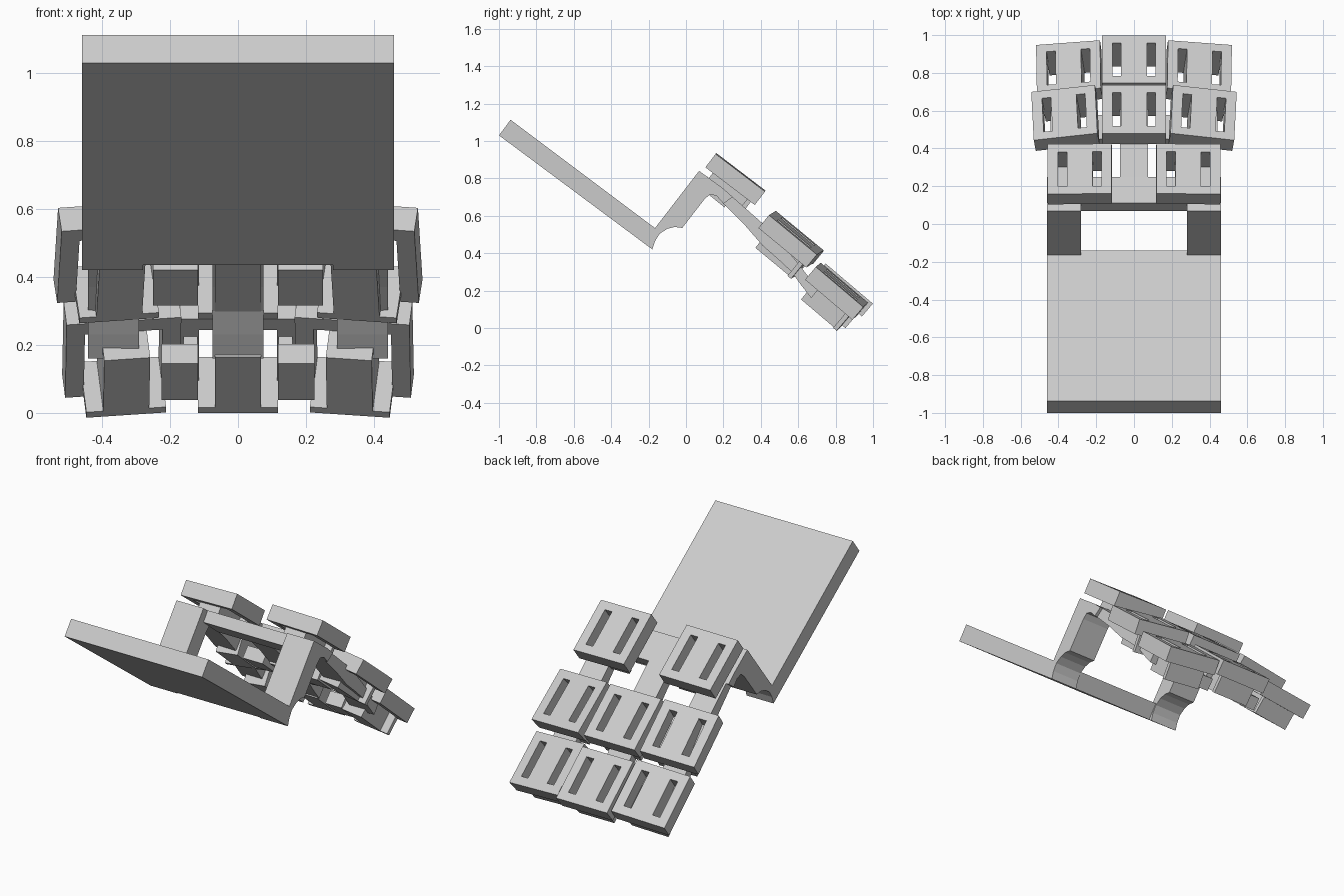
import bpy, bmesh, math
from mathutils import Matrix, Vector

if "Cube" in bpy.data.objects:
    bpy.data.objects.remove(bpy.data.objects["Cube"])

grey = bpy.data.materials.new("light_grey")
grey.diffuse_color = (0.6, 0.6, 0.6, 1)
grey.use_nodes = True
grey.node_tree.nodes["Principled BSDF"].inputs["Base Color"].default_value = grey.diffuse_color


def finish(name, bm, matrix=None):
    bmesh.ops.recalc_face_normals(bm, faces=bm.faces)
    me = bpy.data.meshes.new(name)
    bm.to_mesh(me)
    bm.free()
    me.materials.append(grey)
    ob = bpy.data.objects.new(name, me)
    bpy.context.collection.objects.link(ob)
    if matrix:
        ob.matrix_world = matrix
    return ob


def extrude_profile(name, pts, x0, x1):
    """Closed (y, z) outline swept along x."""
    bm = bmesh.new()
    a = [bm.verts.new((x0, y, z)) for y, z in pts]
    b = [bm.verts.new((x1, y, z)) for y, z in pts]
    bm.faces.new(a)
    bm.faces.new(b[::-1])
    n = len(pts)
    for i in range(n):
        j = (i + 1) % n
        bm.faces.new((a[i], a[j], b[j], b[i]))
    return finish(name, bm)


def add_slab(bm, xs, ys, z0, z1, holes=()):
    """Slab on a grid of cut lines, leaving out the hole cells."""
    grid = [[bm.verts.new((x, y, z0)) for y in ys] for x in xs]
    faces = []
    for i in range(len(xs) - 1):
        for j in range(len(ys) - 1):
            if (i, j) not in holes:
                faces.append(bm.faces.new((grid[i][j], grid[i + 1][j],
                                           grid[i + 1][j + 1], grid[i][j + 1])))
    top = bmesh.ops.extrude_face_region(bm, geom=faces, use_keep_orig=True)
    moved = [g for g in top["geom"] if isinstance(g, bmesh.types.BMVert)]
    bmesh.ops.translate(bm, verts=moved, vec=(0, 0, z1 - z0))


def slotted_block(name, x, y, z, pitch, yaw=0, roll=0, depth=0.195, wings=0):
    """Block with two slots; local y runs down the slope, z is its top."""
    bm = bmesh.new()
    # top block with through slots
    add_slab(bm, [-.17, -.115, -.068, .068, .115, .17], [0, .05, .28, .332],
             -.09, 0, holes={(1, 1), (3, 1)})
    # core between the slots and end bar behind them
    add_slab(bm, [-.118, -.068, .068, .118], [.05, .28, .305],
             -depth, -.09, holes={(0, 0), (2, 0)})
    # side wings on short risers
    if wings:
        for s in (-1, 1):
            add_slab(bm, sorted([s * .12, s * .16]), [.08, .22], -.13, -.09)
            add_slab(bm, sorted([s * .118, s * wings]), [.068, .234], -.205, -.13)
    rot = (Matrix.Rotation(math.radians(yaw), 4, 'Z')
           @ Matrix.Rotation(math.radians(-pitch), 4, 'X')
           @ Matrix.Rotation(math.radians(roll), 4, 'Y'))
    finish(name, bm, Matrix.Translation((x, y, z)) @ rot)


# large sloping plate
extrude_profile("back_plate", [(-1, 1.03), (-.938, 1.113), (-.14, .515), (-.2, .435)], -.46, .46)

# arms with rounded hollows at both ends
arm = [(-.2, .435), (-.165, .535), (.07, .84), (.20, .745), (.25, .70), (.20, .665),
       (.165, .705), (.13, .715), (.10, .69), (-.02, .535), (-.06, .54),
       (-.10, .53), (-.14, .505), (-.165, .465), (-.18, .42)]
for side, s in (("left", -1), ("right", 1)):
    extrude_profile("arm_" + side, arm, s * .28, s * .46)

# bar joining the arms
extrude_profile("cross_bar", [(.07, .755), (.11, .812), (.25, .70), (.205, .645)], -.28, .28)

# bent straps running down behind the blocks
strap = [(.20, .665), (.31, .555), (.41, .44), (.49, .37), (.565, .30), (.615, .23),
         (.67, .16), (.71, .21), (.65, .28), (.60, .345), (.52, .44), (.42, .55), (.25, .70)]
for name, cx in (("left", -.367), ("centre", 0), ("right", .367)):
    extrude_profile("strap_" + name, strap, cx - .075, cx + .075)

# rows of slotted blocks
slotted_block("middle_block_centre", 0, .48, .622, 39.5, wings=.25)
slotted_block("lower_block_centre", 0, .746, .345, 40.3, wings=.226)
for side, s in (("left", -1), ("right", 1)):
    slotted_block("upper_block_" + side, s * .288, .16, .933, 37.3, roll=s * 1, depth=.17)
    slotted_block("middle_block_" + side, s * .362, .462, .615, 39.5, yaw=-s * 3, roll=s * 5)
    slotted_block("lower_block_" + side, s * .345, .707, .338, 40.3, yaw=-s * 1, roll=s * 5)
